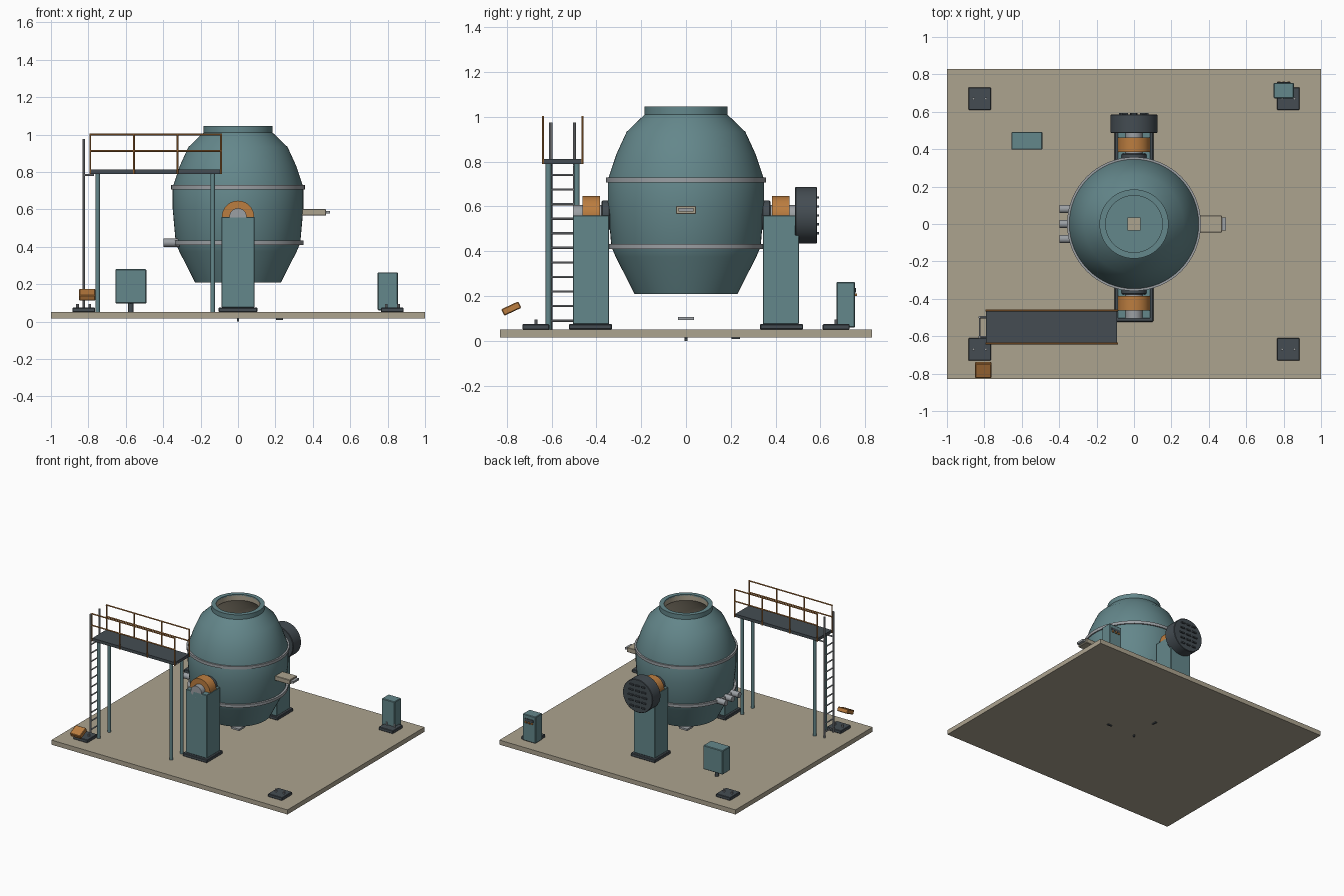
import bpy, math
from mathutils import Vector

if "Cube" in bpy.data.objects:
    bpy.data.objects.remove(bpy.data.objects["Cube"])


def mat(name, rgb):
    m = bpy.data.materials.new(name)
    m.diffuse_color = (*rgb, 1)
    m.use_nodes = True
    m.node_tree.nodes["Principled BSDF"].inputs["Base Color"].default_value = m.diffuse_color
    return m


TEAL = mat("teal_paint", (0.127, 0.242, 0.258))
TAN = mat("tan_refractory", (0.413, 0.366, 0.275))
DARK = mat("dark_steel", (0.058, 0.073, 0.085))
ORANGE = mat("orange_paint", (0.50, 0.205, 0.05))
GREY = mat("light_steel", (0.33, 0.35, 0.37))


def finish(ob, name, m, bevel=0):
    ob.name = name
    ob.data.materials.append(m)
    if bevel:
        b = ob.modifiers.new("bevel", 'BEVEL')
        b.width, b.segments = bevel, 1
    return ob


def box(name, m, x, y, z, bevel=0, rx=0):
    """Box from (min, max) ranges."""
    r = (x, y, z)
    bpy.ops.mesh.primitive_cube_add(size=1, location=[(a + b) / 2 for a, b in r])
    ob = bpy.context.object
    ob.scale = [b - a for a, b in r]
    bpy.ops.object.transform_apply(location=False, rotation=False, scale=True)
    ob.rotation_euler.x = rx
    return finish(ob, name, m, bevel)


def rod(name, m, p, q, r, sides=12, bevel=0):
    """Cylinder between two points."""
    p, q = Vector(p), Vector(q)
    d = q - p
    bpy.ops.mesh.primitive_cylinder_add(vertices=sides, radius=r, depth=d.length,
                                        location=(p + q) / 2)
    ob = bpy.context.object
    ob.rotation_euler = d.to_track_quat('Z', 'Y').to_euler()
    finish(ob, name, m, bevel)
    bpy.ops.object.shade_smooth_by_angle(angle=math.radians(35))
    return ob


def lathe(name, m, profile, n=64, closed=False):
    """Revolve (radius, height) points about z."""
    k = len(profile)
    verts = [(r * math.cos(2 * math.pi * i / n), r * math.sin(2 * math.pi * i / n), z)
             for i in range(n) for r, z in profile]
    faces = [(i * k + j, (i + 1) % n * k + j, (i + 1) % n * k + (j + 1) % k, i * k + (j + 1) % k)
             for i in range(n) for j in range(k if closed else k - 1)]
    me = bpy.data.meshes.new(name)
    me.from_pydata(verts, [], faces)
    ob = bpy.data.objects.new(name, me)
    bpy.context.collection.objects.link(ob)
    bpy.ops.object.select_all(action='DESELECT')
    ob.select_set(True)
    bpy.context.view_layer.objects.active = ob
    finish(ob, name, m)
    bpy.ops.object.shade_smooth_by_angle(angle=math.radians(30))
    return ob


# Floor slab and the small marks below it
box("floor_slab", TAN, (-1, 1), (-0.83, 0.83), (0.015, 0.05))
box("floor_centre_pin", DARK, (-0.006, 0.006), (-0.006, 0.006), (0, 0.02))
box("floor_mark_x", DARK, (0.203, 0.24), (-0.006, 0.006), (0.008, 0.02))
box("floor_mark_y", DARK, (-0.006, 0.006), (0.203, 0.24), (0.008, 0.02))

# Vessel shell, lining and belts
lathe("vessel_shell", TEAL, [(0.001, 0.21), (0.23, 0.21), (0.314, 0.375), (0.333, 0.42),
                             (0.349, 0.60), (0.349, 0.72), (0.31, 0.835), (0.265, 0.933),
                             (0.185, 1.01), (0.185, 1.045), (0.152, 1.045), (0.152, 1.035)])
lathe("vessel_lining", TAN, [(0.152, 1.04), (0.152, 1.0), (0.235, 0.92), (0.31, 0.72),
                             (0.30, 0.42), (0.20, 0.23)])
lathe("vessel_floor", TEAL, [(0.205, 0.23), (0.001, 0.23)])
for name, r, z in (("upper_belt", 0.358, 0.718), ("lower_belt", 0.350, 0.421)):
    lathe(name, GREY, [(r - 0.03, z - 0.011), (r, z - 0.011), (r, z + 0.011),
                       (r - 0.03, z + 0.011)], closed=True)
box("bottom_plug", TAN, (-0.035, 0.035), (-0.035, 0.035), (0.225, 0.24))
box("bottom_plate", GREY, (-0.035, 0.035), (-0.035, 0.035), (0.092, 0.106))

# Tapping spout
box("tap_spout", TAN, (0.33, 0.47), (-0.045, 0.045), (0.566, 0.602), 0.003)
box("tap_spout_tip", GREY, (0.465, 0.492), (-0.034, 0.034), (0.577, 0.592))

# Gas pipes on the left side
for i, y in enumerate((-0.08, 0, 0.08)):
    rod(f"gas_pipe_{i}", GREY, (-0.398, y, 0.421), (-0.30, y, 0.421), 0.022, 20)

# Pillars, bearings and trunnions, front and back
for tag, s in (("front", -1), ("back", 1)):
    def span(a, b):
        return tuple(sorted((s * a, s * b)))
    box(f"{tag}_pillar_base", DARK, (-0.103, 0.103), span(0.33, 0.523), (0.05, 0.075), 0.004)
    box(f"{tag}_pillar", TEAL, (-0.088, 0.088), span(0.343, 0.505), (0.075, 0.56), 0.003)
    rod(f"{tag}_bearing", ORANGE, (0, s * 0.385, 0.56), (0, s * 0.462, 0.56), 0.086, 40)
    rod(f"{tag}_trunnion", GREY, (0, s * 0.33, 0.56), (0, s * 0.505, 0.56), 0.046, 32)
    rod(f"{tag}_trunnion_flange", DARK, (0, s * 0.338, 0.56), (0, s * 0.378, 0.56), 0.066, 32, 0.006)

# Tilt drive on the back trunnion
rod("tilt_drive", DARK, (0, 0.487, 0.56), (0, 0.585, 0.56), 0.126, 48, 0.003)
for i in range(5):
    z = 0.48 + i * 0.04
    w = 0.08 - 0.008 * abs(i - 2)
    for j, x in enumerate((-w, -w / 3 + 0.005, w / 3 + 0.01)):
        box(f"drive_vent_{i}_{j}", DARK, (x, x + w * 2 / 3 - 0.012), (0.58, 0.594), (z - 0.005, z + 0.005))

# Access platform on four columns
box("platform_deck", DARK, (-0.79, -0.09), (-0.635, -0.465), (0.79, 0.812))
for x in (-0.75, -0.135):
    for y in (-0.614, -0.487):
        rod("platform_column", TEAL, (x, y, 0.05), (x, y, 0.795), 0.0125, 12)

# Handrails along both platform edges
for y in (-0.638, -0.462):
    for i in range(4):
        x = -0.79 + i * 0.7 / 3
        rod("handrail_post", ORANGE, (x, y, 0.79), (x, y, 1.0), 0.005, 8)
    for z in (0.912, 1.0):
        rod("handrail_bar", ORANGE, (-0.794, y, z), (-0.086, y, z), 0.005, 8)

# Ladder
for y in (-0.604, -0.498):
    rod("ladder_rail", GREY, (-0.825, y, 0.05), (-0.825, y, 0.975), 0.007, 8)
    rod("ladder_bracket", GREY, (-0.825, y, 0.783), (-0.77, y, 0.783), 0.006, 8)
for i in range(11):
    z = 0.09 + i * 0.065
    rod("ladder_rung", GREY, (-0.825, -0.604, z), (-0.825, -0.498, z), 0.005, 8)

# Corner footings with bolts
for x in (-0.825, 0.825):
    for y in (-0.67, 0.67):
        box("corner_footing", DARK, (x - 0.06, x + 0.06), (y - 0.06, y + 0.06), (0.05, 0.074), 0.003)
        for dx in (-0.033, 0.033):
            rod("footing_bolt", GREY, (x + dx, y, 0.07), (x + dx, y, 0.095), 0.007, 8)

# Tilted operator panel
box("tilted_panel", ORANGE, (-0.85, -0.762), (-0.822, -0.738), (0.128, 0.16), 0.004,
    rx=math.radians(25))

# Hydraulic box on a stub
box("hydraulic_box", TEAL, (-0.655, -0.49), (0.397, 0.492), (0.097, 0.28), 0.004)
rod("hydraulic_stub", DARK, (-0.573, 0.445, 0.05), (-0.573, 0.445, 0.1), 0.014, 12)

# Control cabinet
box("control_cabinet", TEAL, (0.747, 0.855), (0.672, 0.755), (0.06, 0.263), 0.004)
box("cabinet_vent", DARK, (0.765, 0.838), (0.75, 0.759), (0.215, 0.235))
for x in (0.775, 0.801, 0.827):
    box("cabinet_button", ORANGE, (x - 0.007, x + 0.007), (0.75, 0.763), (0.2, 0.212))
